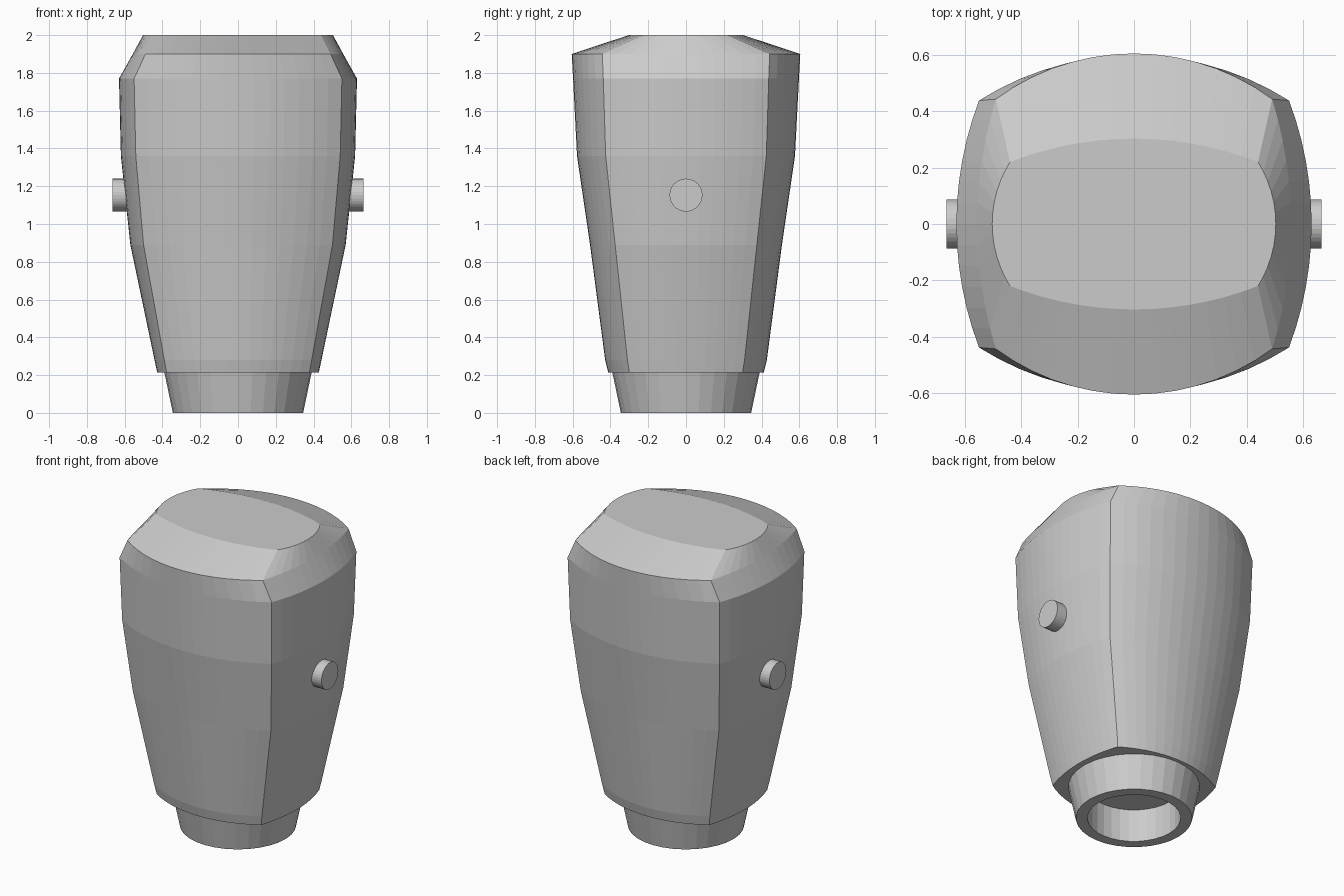
import bpy, bmesh, math
from mathutils import Matrix

if "Cube" in bpy.data.objects:
    bpy.data.objects.remove(bpy.data.objects["Cube"])

def arc(half, base, bulge, n):
    """Points (t, h) along a circular arc from -half to +half, height base to bulge."""
    s = bulge - base
    r = (half * half + s * s) / (2 * s)
    a = math.asin(half / r)
    return [(r * math.sin(-a + 2 * a * i / n), bulge - r + r * math.cos(-a + 2 * a * i / n))
            for i in range(n)]

def section(cx, cy, bx, by):
    """Four bulged sides meeting at corners (+-cx, +-cy), counter-clockwise."""
    front = [(t, -h) for t, h in arc(cx, cy, by, 14)]
    right = [(h, t) for t, h in arc(cy, cx, bx, 12)]
    half = front + right
    return half + [(-x, -y) for x, y in half]

def finish(bm, name):
    bmesh.ops.recalc_face_normals(bm, faces=bm.faces)
    mesh = bpy.data.meshes.new(name)
    bm.to_mesh(mesh)
    bm.free()
    obj = bpy.data.objects.new(name, mesh)
    bpy.context.collection.objects.link(obj)
    return obj

def bridge(bm, a, b):
    for i in range(len(a)):
        j = (i + 1) % len(a)
        bm.faces.new((a[i], a[j], b[j], b[i]))

# Main housing: z, corner x, corner y, bulge x, bulge y
levels = [
    (0.215, 0.378, 0.300, 0.428, 0.412),
    (0.28, 0.390, 0.310, 0.442, 0.428),
    (0.89, 0.500, 0.375, 0.570, 0.508),
    (1.36, 0.541, 0.425, 0.620, 0.577),
    (1.77, 0.550, 0.438, 0.630, 0.598),
    (1.90, 0.490, 0.443, 0.557, 0.605),
    (2.00, 0.440, 0.220, 0.503, 0.303),
]
bm = bmesh.new()
rings = [[bm.verts.new((x, y, z)) for x, y in section(*dims)] for z, *dims in levels]
for lower, upper in zip(rings, rings[1:]):
    bridge(bm, lower, upper)
bm.faces.new(rings[0][::-1])
bm.faces.new(rings[-1])
finish(bm, "housing")

# Hollow tapered neck, open at the bottom
bm = bmesh.new()
profile = [(0.39, 0.215), (0.345, 0.0), (0.277, 0.0), (0.277, 0.215)]
rings = [[bm.verts.new((r * math.cos(k * math.tau / 32), r * math.sin(k * math.tau / 32), z))
          for k in range(32)] for r, z in profile]
for k in range(4):
    bridge(bm, rings[k], rings[(k + 1) % 4])
finish(bm, "neck")

# Side pivot pins
for side, label in ((-1, "left"), (1, "right")):
    bm = bmesh.new()
    bmesh.ops.create_cone(bm, cap_ends=True, segments=32, radius1=0.087, radius2=0.087, depth=0.115,
                          matrix=Matrix.Translation((side * 0.6075, 0, 1.153))
                          @ Matrix.Rotation(math.pi / 2, 4, 'Y'))
    finish(bm, label + "_pin")
